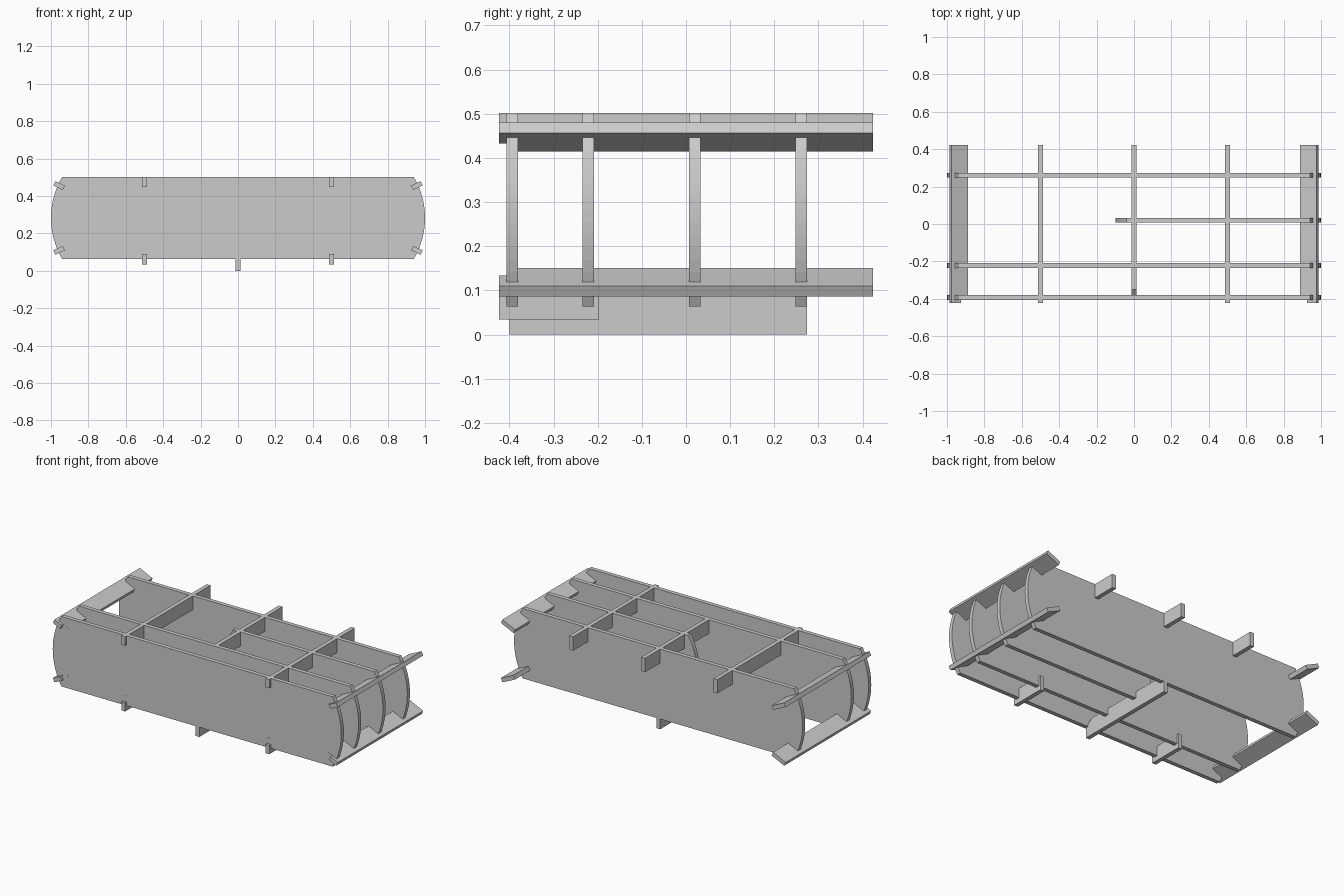
import bpy, bmesh, math
from mathutils import Vector

if "Cube" in bpy.data.objects:
    bpy.data.objects.remove(bpy.data.objects["Cube"])

T = 0.026                 # board thickness
Z0, Z1 = 0.064, 0.502     # lower and upper edge of the ribs
ZM = (Z0 + Z1) / 2


def extrude(name, pts, vec):
    """Solid from a closed planar profile pushed along vec."""
    bm = bmesh.new()
    face = bm.faces.new([bm.verts.new(p) for p in pts])
    res = bmesh.ops.extrude_face_region(bm, geom=[face])
    bmesh.ops.translate(bm, vec=vec, verts=[g for g in res["geom"] if isinstance(g, bmesh.types.BMVert)])
    bmesh.ops.recalc_face_normals(bm, faces=bm.faces)
    me = bpy.data.meshes.new(name)
    bm.to_mesh(me)
    bm.free()
    ob = bpy.data.objects.new(name, me)
    bpy.context.collection.objects.link(ob)
    return ob


def rib(name, y, left, right):
    """Upright plate with bowed ends."""
    half, bow, n = (Z1 - Z0) / 2, 0.06, 16
    r = (half ** 2 + bow ** 2) / (2 * bow)
    a = math.asin(half / r)
    arc = [(r * (1 - math.cos(t)), r * math.sin(t)) for t in (-a + 2 * a * i / n for i in range(n + 1))]
    pts = [(right - d, y - T / 2, ZM + z) for d, z in arc]
    pts += [(left + d, y - T / 2, ZM + z) for d, z in reversed(arc)]
    extrude(name, pts, (0, T, 0))


def slat(name, x, profile):
    """Board running front to back, profile in y and z."""
    extrude(name, [(x - T / 2, y, z) for y, z in profile], (T, 0, 0))


# Long ribs, one of them only half length
rib("rib_front", -0.393, -1, 1)
rib("rib_second", -0.221, -1, 1)
rib("rib_half", 0.02, -0.1, 1)
rib("rib_back", 0.261, -1, 1)

# Top and bottom cross slats with a narrower tab in front of the first rib
for side, x in (("left", -0.5), ("right", 0.5)):
    slat("top_slat_" + side, x, [(-0.423, Z1), (-0.423, 0.447), (-0.407, 0.447), (-0.407, 0.415),
                                 (0.423, 0.415), (0.423, Z1)])
    slat("bottom_slat_" + side, x, [(-0.423, 0.034), (-0.197, 0.034), (-0.197, 0.125), (-0.407, 0.125),
                                    (-0.407, 0.089), (-0.423, 0.089)])
slat("top_slat_middle", 0, [(-0.234, Z1), (-0.234, 0.415), (0.423, 0.415), (0.423, Z1)])

# Central keel the model stands on
slat("keel", 0, [(-0.4, 0), (0.274, 0), (0.274, 0.064), (0.23, 0.105), (-0.35, 0.105), (-0.4, 0.064)])

# Tilted planks at the four long corners, narrowed at the front
tilt = math.radians(25)
for sx, side in ((-1, "left"), (1, "right")):
    for sz, level in ((-1, "lower"), (1, "upper")):
        along = Vector((sx * math.cos(tilt), 0, sz * math.sin(tilt)))
        across = Vector((-along.z, 0, along.x))
        outer = Vector((sx * 0.982, 0, ZM + sz * 0.185)) - across * T / 2
        shape = [(0, -0.423), (0, 0.423), (0.097, 0.423), (0.097, -0.407), (0.056, -0.407), (0.056, -0.423)]
        pts = [outer - along * d + Vector((0, y, 0)) for d, y in shape]
        extrude("corner_plank_%s_%s" % (level, side), pts, across * T)
